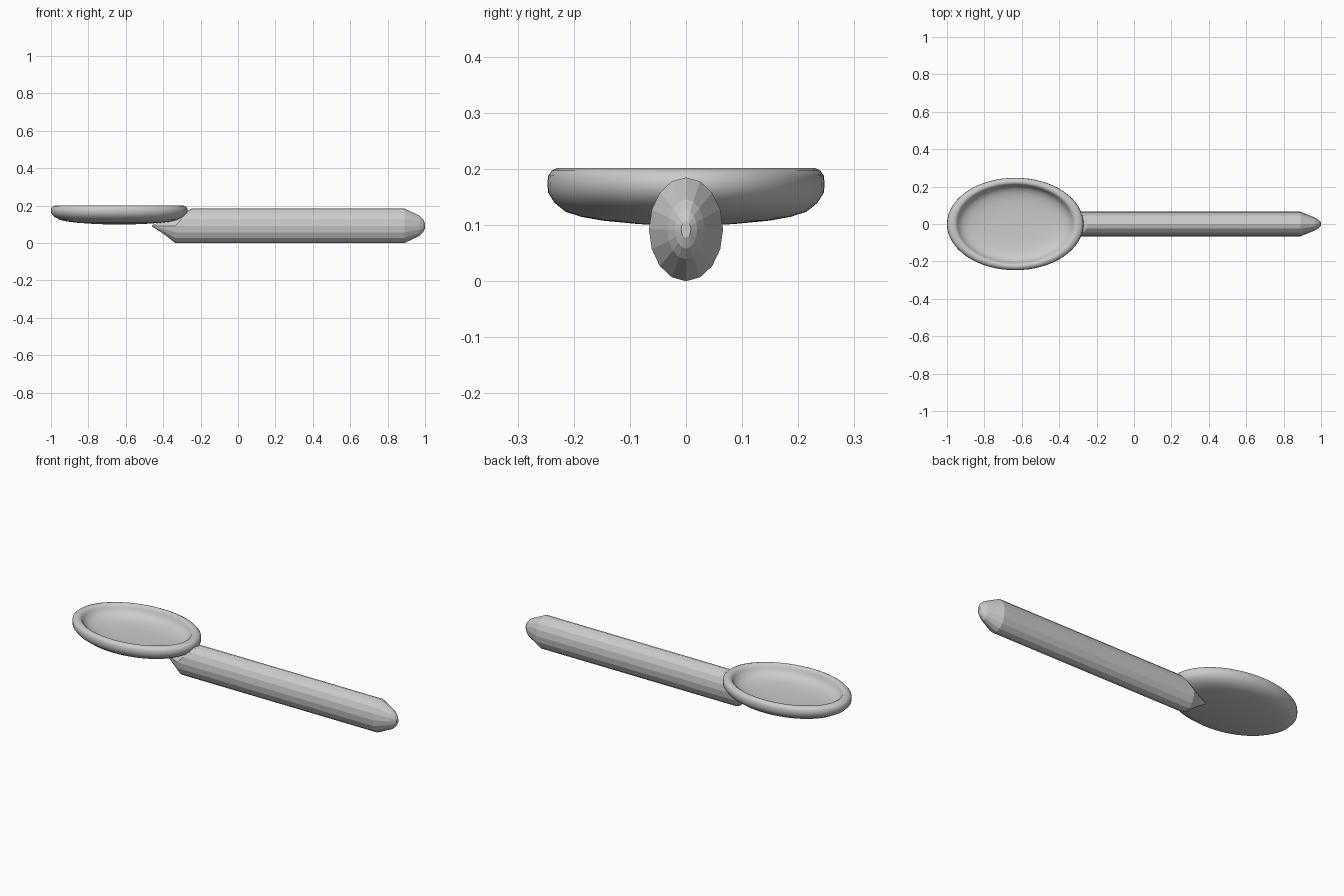
import bpy, bmesh, math

if "Cube" in bpy.data.objects:
    bpy.data.objects.remove(bpy.data.objects["Cube"])

mat = bpy.data.materials.new("light grey")
mat.diffuse_color = (0.6, 0.6, 0.6, 1)
mat.use_nodes = True
mat.node_tree.nodes["Principled BSDF"].inputs["Base Color"].default_value = mat.diffuse_color


def loft(name, rings, smooth_angle):
    """Skin a list of closed vertex rings; both ends are capped."""
    bm = bmesh.new()
    loops = [[bm.verts.new(p) for p in ring] for ring in rings]
    n = len(loops[0])
    for a, b in zip(loops, loops[1:]):
        for i in range(n):
            j = (i + 1) % n
            bm.faces.new((a[i], a[j], b[j], b[i]))
    bm.faces.new(loops[0])
    bm.faces.new(loops[-1])
    bmesh.ops.recalc_face_normals(bm, faces=bm.faces)
    mesh = bpy.data.meshes.new(name)
    bm.to_mesh(mesh)
    bm.free()
    mesh.materials.append(mat)
    ob = bpy.data.objects.new(name, mesh)
    bpy.context.collection.objects.link(ob)
    if smooth_angle:
        bpy.ops.object.select_all(action='DESELECT')
        ob.select_set(True)
        bpy.context.view_layer.objects.active = ob
        bpy.ops.object.shade_smooth_by_angle(angle=math.radians(smooth_angle))
    return ob


# Oval bowl: (relative radius, height) from underside, round the rim, to the floor
profile = [(0.12, 0.101), (0.35, 0.104), (0.60, 0.110), (0.76, 0.117),
           (0.87, 0.126), (0.95, 0.142), (0.995, 0.160), (1.0, 0.175),
           (0.995, 0.190), (0.97, 0.199), (0.93, 0.204), (0.89, 0.204),
           (0.86, 0.198), (0.84, 0.185), (0.81, 0.170), (0.76, 0.157),
           (0.68, 0.147), (0.55, 0.140), (0.35, 0.136), (0.12, 0.135)]
N = 64
bowl = [[(-0.635 + 0.365 * r * math.cos(2 * math.pi * i / N),
          0.247 * r * math.sin(2 * math.pi * i / N), z) for i in range(N)]
        for r, z in profile]
loft("spoon_bowl", bowl, 40)

# Faceted handle: (x, width scale, height scale, shift of the upper half)
stations = [(-0.46, 0.06, 0.04, 0), (-0.40, 0.50, 0.45, 0.05),
            (-0.335, 1, 1, 0.09), (0.89, 1, 1, 0), (0.97, 0.50, 0.58, 0),
            (0.99, 0.30, 0.37, 0), (1.0, 0.13, 0.16, 0)]
M = 16
handle = []
for x, w, h, shift in stations:
    ring = []
    for i in range(M):
        a = 2 * math.pi * i / M
        ring.append((x + shift * max(0, math.sin(a)),
                     0.066 * w * math.cos(a), 0.0945 + 0.0925 * h * math.sin(a)))
    handle.append(ring)
loft("spoon_handle", handle, 0)

# Rest exactly on the ground
for ob in bpy.data.objects:
    ob.location.z -= 0.002
